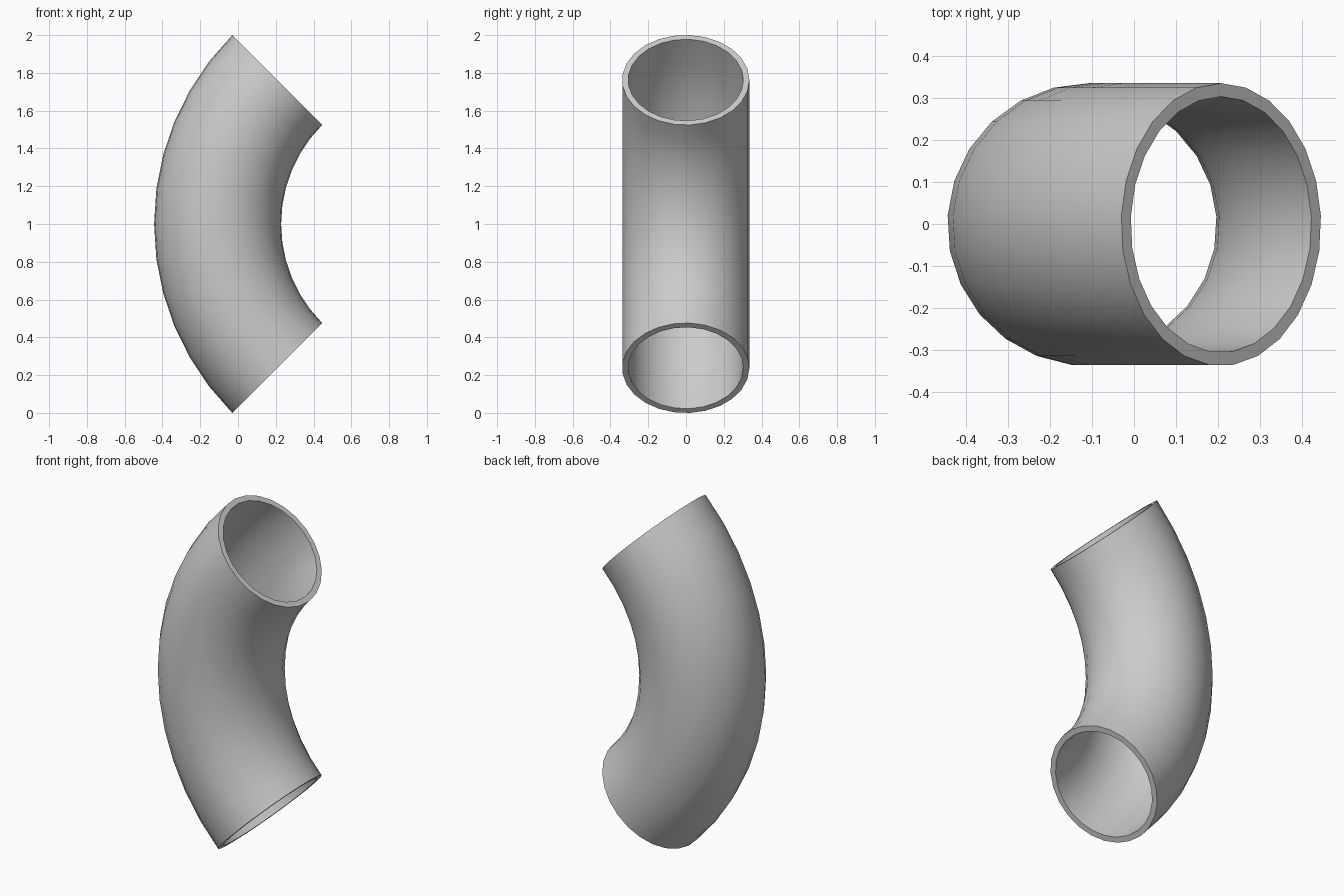
import bpy, bmesh
from math import sin, cos, pi, radians

if "Cube" in bpy.data.objects:
    bpy.data.objects.remove(bpy.data.objects["Cube"])

BEND_R = 1.078        # centreline radius of the bend
OUTER, INNER = 0.337, 0.305
SIDES, STEPS = 25, 12
CX, CY, CZ = 0.97, -0.0013, 1.0   # bend centre

bm = bmesh.new()


def ring(radius, bend):
    """Circle of vertices across the pipe at one bend angle."""
    verts = []
    for i in range(SIDES):
        a = 2 * pi * i / SIDES
        d = BEND_R + radius * sin(a)
        verts.append(bm.verts.new((CX - d * cos(bend), CY + radius * cos(a), CZ + d * sin(bend))))
    return verts


def bridge(a, b):
    for i in range(SIDES):
        j = (i + 1) % SIDES
        bm.faces.new((a[i], a[j], b[j], b[i]))


# outer and inner pipe walls
angles = [radians(-45 + 90 * s / STEPS) for s in range(STEPS + 1)]
outer = [ring(OUTER, t) for t in angles]
inner = [ring(INNER, t) for t in angles]
for wall in (outer, inner):
    for a, b in zip(wall, wall[1:]):
        bridge(a, b)

# open end rims
for e in (0, -1):
    bridge(outer[e], inner[e])

bmesh.ops.recalc_face_normals(bm, faces=bm.faces)
mesh = bpy.data.meshes.new("pipe_elbow")
bm.to_mesh(mesh)
bm.free()
elbow = bpy.data.objects.new("pipe_elbow", mesh)
bpy.context.collection.objects.link(elbow)

# smooth walls, sharp rims
bpy.context.view_layer.objects.active = elbow
elbow.select_set(True)
bpy.ops.object.shade_smooth_by_angle(angle=radians(30))
